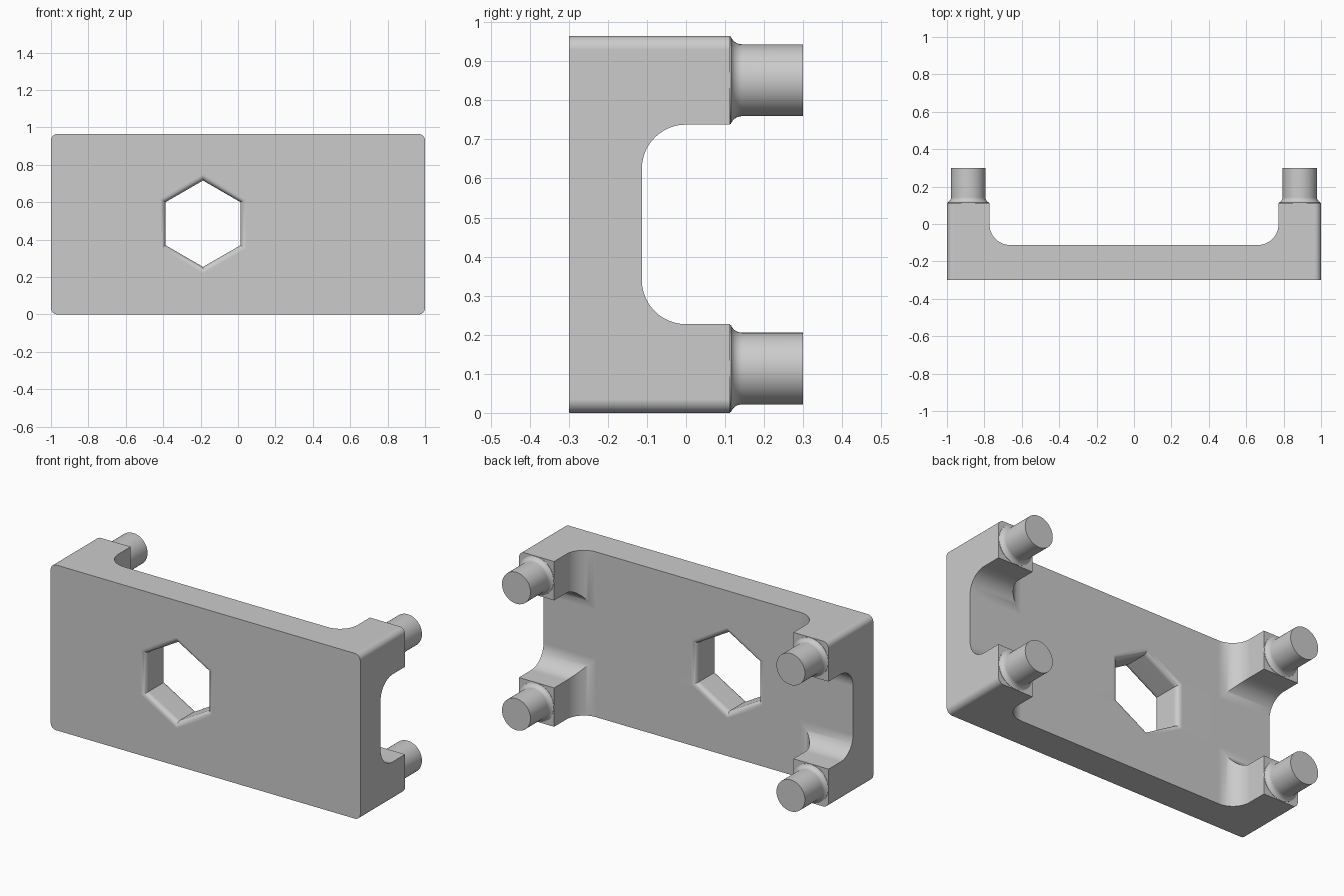
import bpy, bmesh, math
from math import sin, cos, pi, radians

cube = bpy.data.objects.get("Cube")
if cube:
    bpy.data.objects.remove(cube)

HEIGHT, FRONT, BACK = 0.965, -0.3, 0.113
FLOOR = -0.113          # back face of the plate
LEG = 0.227             # width of each square leg
FILLET = 0.113

grey = bpy.data.materials.new("plain grey")
grey.use_nodes = True
grey.diffuse_color = (0.6, 0.6, 0.6, 1)
grey.node_tree.nodes["Principled BSDF"].inputs["Base Color"].default_value = (0.6, 0.6, 0.6, 1)


def loft(name, rings):
    """Skin a list of equal-length rings and cap both ends."""
    bm = bmesh.new()
    loops = [[bm.verts.new(p) for p in ring] for ring in rings]
    n = len(loops[0])
    for a, b in zip(loops, loops[1:]):
        for i in range(n):
            j = (i + 1) % n
            bm.faces.new((a[i], a[j], b[j], b[i]))
    bm.faces.new(loops[0][::-1])
    bm.faces.new(loops[-1])
    bmesh.ops.recalc_face_normals(bm, faces=bm.faces)
    mesh = bpy.data.meshes.new(name)
    bm.to_mesh(mesh)
    bm.free()
    mesh.materials.append(grey)
    obj = bpy.data.objects.new(name, mesh)
    bpy.context.collection.objects.link(obj)
    return obj


def rounded_rect(x0, x1, y0, y1, r, steps=12):
    corners = ((x1 - r, y1 - r), (x0 + r, y1 - r), (x0 + r, y0 + r), (x1 - r, y0 + r))
    return [(cx + r * cos(a), cy + r * sin(a))
            for k, (cx, cy) in enumerate(corners)
            for a in [(k + s / steps) * pi / 2 for s in range(steps + 1)]]


def activate(obj):
    bpy.ops.object.select_all(action='DESELECT')
    obj.select_set(True)
    bpy.context.view_layer.objects.active = obj


def cut(obj, cutter):
    mod = obj.modifiers.new("cut", 'BOOLEAN')
    mod.operation, mod.solver, mod.object = 'DIFFERENCE', 'EXACT', cutter
    activate(obj)
    bpy.ops.object.modifier_apply(modifier=mod.name)
    bpy.data.objects.remove(cutter)


def smooth(obj):
    activate(obj)
    bpy.ops.object.shade_smooth_by_angle(angle=radians(30))
    obj.modifiers.new("even shading", 'WEIGHTED_NORMAL').keep_sharp = True


# Solid block with rounded corners
outline = rounded_rect(-1, 1, 0, HEIGHT, 0.035, 8)
body = loft("plate_with_legs", [[(x, y, z) for x, z in outline] for y in (FRONT, BACK)])

# Two crossing channels leave four corner legs
upright = rounded_rect(-1 + LEG, 1 - LEG, FLOOR, 0.5, FILLET)
cut(body, loft("upright_channel", [[(x, y, z) for x, y in upright] for z in (-0.5, 1.5)]))
level = rounded_rect(LEG, HEIGHT - LEG, FLOOR, 0.5, FILLET)
cut(body, loft("level_channel", [[(x, y, z) for z, y in level] for x in (-1.5, 1.5)]))


# Hexagonal hole with rounded rims
def hexagon(apothem, y):
    r = apothem / cos(pi / 6)
    return [(-0.187 + r * sin(k * pi / 3), y, 0.485 + r * cos(k * pi / 3)) for k in range(6)]


rim, apothem = 0.03, 0.2
arc = [k * pi / 12 for k in range(7)]
stations = [(apothem + rim, FRONT - 0.1)]
stations += [(apothem + rim * (1 - sin(a)), FRONT + rim * (1 - cos(a))) for a in arc]
stations += [(apothem + rim * (1 - cos(a)), FLOOR - rim * (1 - sin(a))) for a in arc]
stations += [(apothem + rim, FLOOR + 0.1)]
cut(body, loft("hex_cutter", [hexagon(a, y) for a, y in stations]))
smooth(body)

# Round pegs with a flared foot, one on each leg
RADIUS, FLARE, SIDES = 0.092, 0.03, 48
profile = [(0.112, BACK - 0.02)]
profile += [(RADIUS + FLARE * (1 - sin(a)), BACK + FLARE * (1 - cos(a)))
            for a in [radians(20 + 10 * k) for k in range(8)]]
profile += [(RADIUS, 0.3)]
for side, sx in (("left", 1), ("right", -1)):
    for level_name, cz in (("lower", LEG / 2), ("upper", HEIGHT - LEG / 2)):
        cx = sx * (1 - LEG / 2)
        rings = [[(cx + r * cos(2 * pi * k / SIDES), y, cz + r * sin(2 * pi * k / SIDES))
                  for k in range(SIDES)] for r, y in profile]
        smooth(loft(f"{level_name}_{side}_peg", rings))
